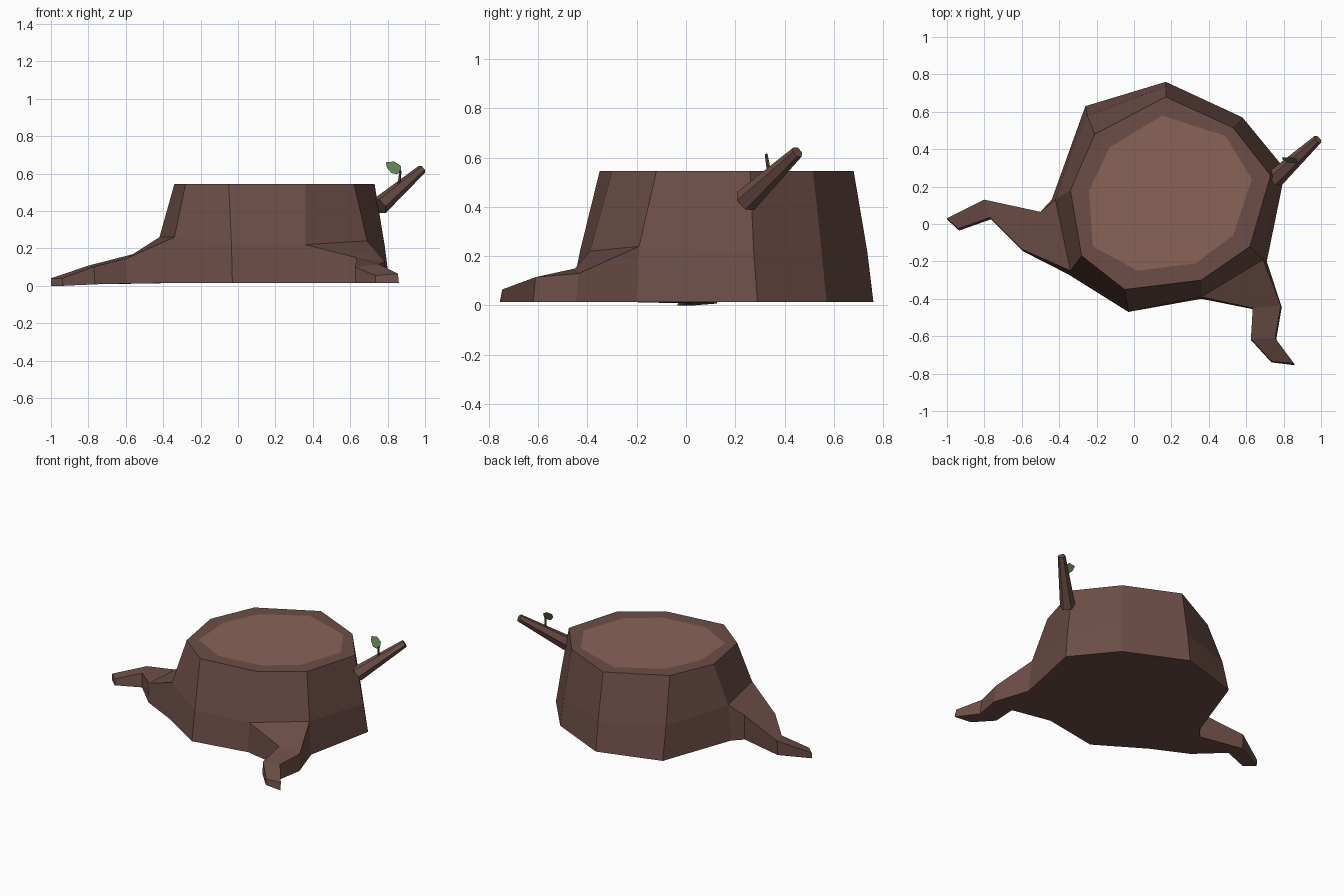
import bpy, bmesh
from math import cos, sin, pi
from mathutils import Vector

if "Cube" in bpy.data.objects:
    bpy.data.objects.remove(bpy.data.objects["Cube"])


def material(name, rgb):
    m = bpy.data.materials.new(name)
    m.diffuse_color = (*rgb, 1)
    m.use_nodes = True
    m.node_tree.nodes["Principled BSDF"].inputs["Base Color"].default_value = m.diffuse_color
    return m


BARK = material("bark", (0.15, 0.075, 0.062))
WOOD = material("cut_wood", (0.25, 0.125, 0.098))
LEAF = material("leaf_green", (0.12, 0.21, 0.09))


def finish(bm, name, mat, recalc=True):
    if recalc:
        bmesh.ops.recalc_face_normals(bm, faces=bm.faces[:])
    me = bpy.data.meshes.new(name)
    bm.to_mesh(me)
    bm.free()
    me.materials.append(mat)
    ob = bpy.data.objects.new(name, me)
    bpy.context.collection.objects.link(ob)
    return ob


def bridge(bm, a, b):
    """Quads between two closed loops of equal length."""
    n = len(a)
    return [bm.faces.new((a[i], a[(i + 1) % n], b[(i + 1) % n], b[i])) for i in range(n)]


def tube(name, p0, p1, r0, r1, sides, mat):
    p0, p1 = Vector(p0), Vector(p1)
    d = (p1 - p0).normalized()
    u = d.cross(Vector((0, 0, 1))).normalized()
    v = u.cross(d)
    bm = bmesh.new()
    rings = [[bm.verts.new(p + r * (u * cos(2 * pi * i / sides) + v * sin(2 * pi * i / sides)))
              for i in range(sides)] for p, r in ((p0, r0), (p1, r1))]
    bridge(bm, *rings)
    for r in rings:
        bm.faces.new(r)
    return finish(bm, name, mat)


# Trunk outlines, counter-clockwise from the back corner
GROUND = 0.015
base = [(.17, .76), (-.26, .63), (-.44, .13), (-.35, -.27), (-.03, -.47),
        (.36, -.40), (.71, -.20), (.81, .29), (.58, .57)]
middle = [(.17, .735, .22), (-.25, .58, .24), (-.42, .13, .26), (-.34, -.25, .26),
          (-.035, -.43, .22), (.36, -.39, .22), (.69, -.19, .24), (.785, .275, .21), (.565, .55, .22)]
top = [(.17, .68), (-.21, .48), (-.34, .18), (-.28, -.17), (-.05, -.35),
       (.36, -.30), (.62, -.12), (.73, .26), (.53, .515)]
inner = [(.15, .58), (-.13, .41), (-.24, .18), (-.22, -.12), (.02, -.25),
         (.33, -.21), (.53, -.06), (.63, .24), (.49, .47)]
TOP = 0.545

# Roots: which trunk side they grow from, then sections of
# (first-side x, y, z), (second-side x, y, z), bottom z
roots = {
    2: [((-.50, .065, .185), (-.60, -.135, .145), .012),
        ((-.80, .13, .108), (-.77, .035, .103), .008),
        ((-1.0, .03, .04), (-.94, -.025, .04), .0)],
    5: [((.635, -.45, .15), (.785, -.435, .13), .015),
        ((.625, -.615, .10), (.755, -.61, .115), .015),
        ((.735, -.735, .055), (.855, -.745, .065), .015)],
}

# Stump with rim and roots in one skin
bm = bmesh.new()
rb = [bm.verts.new((x, y, GROUND)) for x, y in base]
rm = [bm.verts.new(p) for p in middle]
rt = [bm.verts.new((x, y, TOP)) for x, y in top]
ri = [bm.verts.new((x, y, TOP)) for x, y in inner]
bm.faces.new(rb)
lower = bridge(bm, rb, rm)
bridge(bm, rm, rt)
bridge(bm, rt, ri)
bmesh.ops.delete(bm, geom=[lower[i] for i in roots], context='FACES_ONLY')
for i, sections in roots.items():
    loop = [rm[i], rm[i + 1], rb[i + 1], rb[i]]
    for a, b, z in sections:
        nxt = [bm.verts.new(p) for p in
               (a, b, (b[0] + .005, b[1] - .01, z), (a[0], a[1] - .005, z))]
        bridge(bm, loop, nxt)
        loop = nxt
    bm.faces.new(loop)
finish(bm, "stump", BARK)

# Pale cut face
bm = bmesh.new()
bm.faces.new([bm.verts.new((x, y, TOP)) for x, y in inner])
finish(bm, "cut_face", WOOD, recalc=False)

# Side branch with a twig
tube("branch", (.755, .243, .425), (.982, .452, .622), .05, .025, 6, BARK)
tube("twig", (.86, .337, .54), (.868, .325, .615), .009, .006, 5, BARK)

# Leaf: one thin tilted blade
bm = bmesh.new()
outline = [(.79, .66), (.797, .63), (.82, .603), (.85, .597), (.873, .61), (.87, .642), (.835, .665)]
bm.faces.new([bm.verts.new((x, .328 + (z - .6) * .45, z)) for x, z in outline])
finish(bm, "leaf", LEAF, recalc=False)
